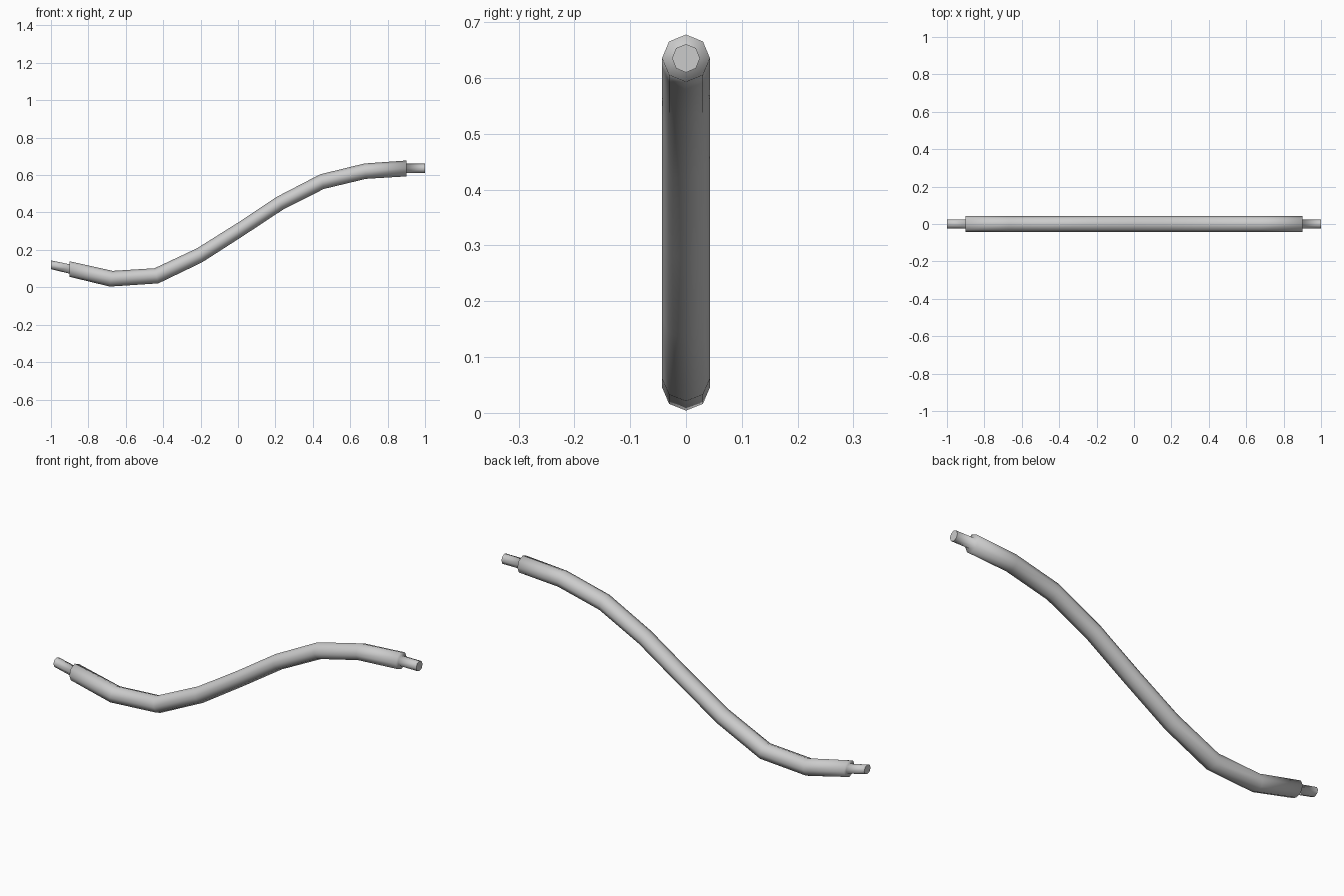
import bpy, bmesh, math
from mathutils import Vector

if "Cube" in bpy.data.objects:
    bpy.data.objects.remove(bpy.data.objects["Cube"])

SIDES = 8

# Rings along the bent bar: top point x, z, bottom point x, z, half width
tube = [(-.90, .139, -.90, .056), (-.67, .088, -.685, .004),
        (-.446, .102, -.426, .021), (-.22, .208, -.193, .133),
        (-.003, .344, .028, .275), (.208, .484, .243, .417),
        (.439, .604, .459, .526), (.676, .662, .684, .580),
        (.90, .678, .90, .593)]
rings = [(*t, .043) for t in tube]

# Thin stubs on both ends
left_stub = [(-1, .144, -1, .097, .025), (-.90, .123, -.90, .073, .025)]
right_stub = [(.90, .661, .90, .610, .025), (1, .661, 1, .610, .025)]
rings = left_stub + rings + right_stub

bm = bmesh.new()


def add_ring(xt, zt, xb, zb, width):
    top, bottom = Vector((xt, 0, zt)), Vector((xb, 0, zb))
    mid, half = (top + bottom) / 2, (top - bottom) / 2
    verts = []
    for i in range(SIDES):
        a = 2 * math.pi * i / SIDES
        verts.append(bm.verts.new(mid + half * math.cos(a)
                                  + Vector((0, width * math.sin(a), 0))))
    return verts


# Bridge neighbouring rings, then close both stub ends with flat caps
loops = [add_ring(*r) for r in rings]
for a, b in zip(loops, loops[1:]):
    for i in range(SIDES):
        j = (i + 1) % SIDES
        bm.faces.new((a[i], a[j], b[j], b[i])).smooth = True
bm.faces.new(loops[0])
bm.faces.new(loops[-1])
bmesh.ops.recalc_face_normals(bm, faces=bm.faces)

mesh = bpy.data.meshes.new("bent_bar")
bm.to_mesh(mesh)
bm.free()
bar = bpy.data.objects.new("bent_bar", mesh)
bpy.context.collection.objects.link(bar)
